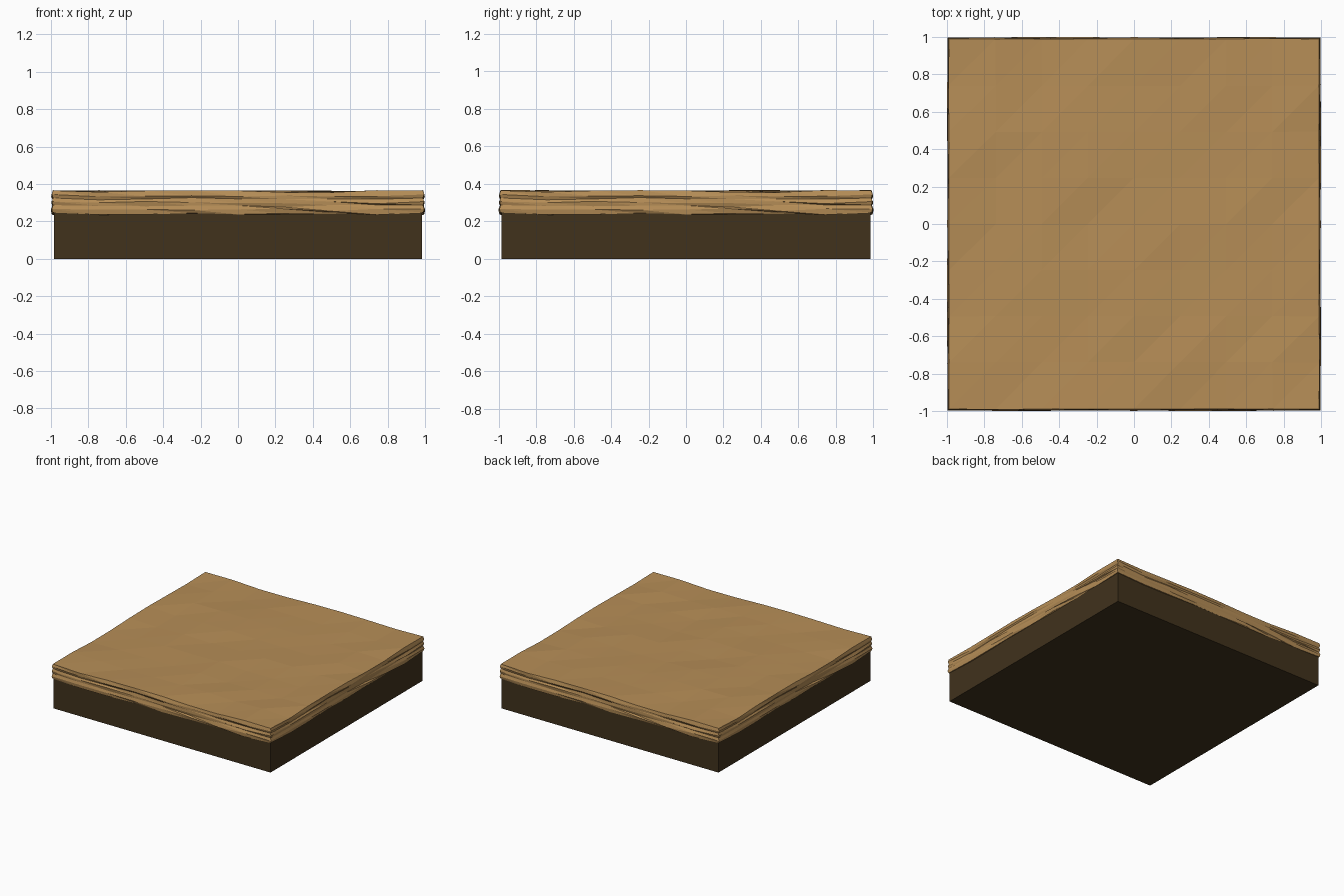
import bpy, bmesh, random

if "Cube" in bpy.data.objects:
    bpy.data.objects.remove(bpy.data.objects["Cube"])

random.seed(4)
N = 8            # grid cells per side


def material(name, rgb):
    m = bpy.data.materials.new(name)
    m.diffuse_color = (*rgb, 1)
    m.use_nodes = True
    m.node_tree.nodes["Principled BSDF"].inputs["Base Color"].default_value = m.diffuse_color
    return m


def make_object(name, bm, mat):
    bmesh.ops.recalc_face_normals(bm, faces=bm.faces[:])
    mesh = bpy.data.meshes.new(name)
    bm.to_mesh(mesh)
    bm.free()
    mesh.materials.append(mat)
    ob = bpy.data.objects.new(name, mesh)
    bpy.context.collection.objects.link(ob)
    return ob


# Dark base block
bm = bmesh.new()
bmesh.ops.create_cube(bm, size=1)
for v in bm.verts:
    v.co = (v.co.x * 1.97, v.co.y * 1.97, (v.co.z + 0.5) * 0.25)
make_object("base_block", bm, material("dark_earth", (0.052, 0.032, 0.012)))

# Sand slab: uneven top sheet, then rough strata around the four sides
bm = bmesh.new()
top = [[bm.verts.new((-0.985 + 1.97 * i / N, -0.985 + 1.97 * j / N,
                      0.361 + random.uniform(-0.006, 0.006)))
        for j in range(N + 1)] for i in range(N + 1)]
for i in range(N):
    for j in range(N):
        a, b, c, d = top[i][j], top[i + 1][j], top[i + 1][j + 1], top[i][j + 1]
        bm.faces.new((a, b, c))
        bm.faces.new((a, c, d))

# The same side pattern is repeated on all four sides: (row height, outset)
rows = [(0.361, 0.989), (0.340, 0.995), (0.321, 0.989), (0.302, 0.995),
        (0.283, 0.989), (0.262, 0.996), (0.243, 0.991), (0.243, 0.982)]


def ring(z, out, is_top):
    profile = []
    for k in range(N):
        corner = k == 0
        jit_z = 0.004 if corner else random.uniform(-0.008, 0.006)
        jit_o = 0 if corner else random.uniform(-0.003, 0.004)
        profile.append(((2 * k / N - 1) * out, -(out + jit_o), z + jit_z))
    verts = []
    for side in range(4):
        for x, y, h in profile:
            for _ in range(side):
                x, y = -y, x
            verts.append((x, y, h))
    return verts


border = ([top[i][0] for i in range(N)] + [top[N][j] for j in range(N)]
          + [top[i][N] for i in range(N, 0, -1)] + [top[0][j] for j in range(N, 0, -1)])
previous = border
for r, (z, out) in enumerate(rows):
    pts = ring(z, out, r == 0)
    if r == 0:
        for v, p in zip(border, pts):
            v.co = p
        continue
    current = [bm.verts.new(p) for p in pts]
    for k in range(4 * N):
        n = (k + 1) % (4 * N)
        bm.faces.new((previous[k], current[k], current[n]))
        bm.faces.new((previous[k], current[n], previous[n]))
    previous = current
bm.faces.new(previous)
make_object("sand_slab", bm, material("sand", (0.47, 0.27, 0.095)))
